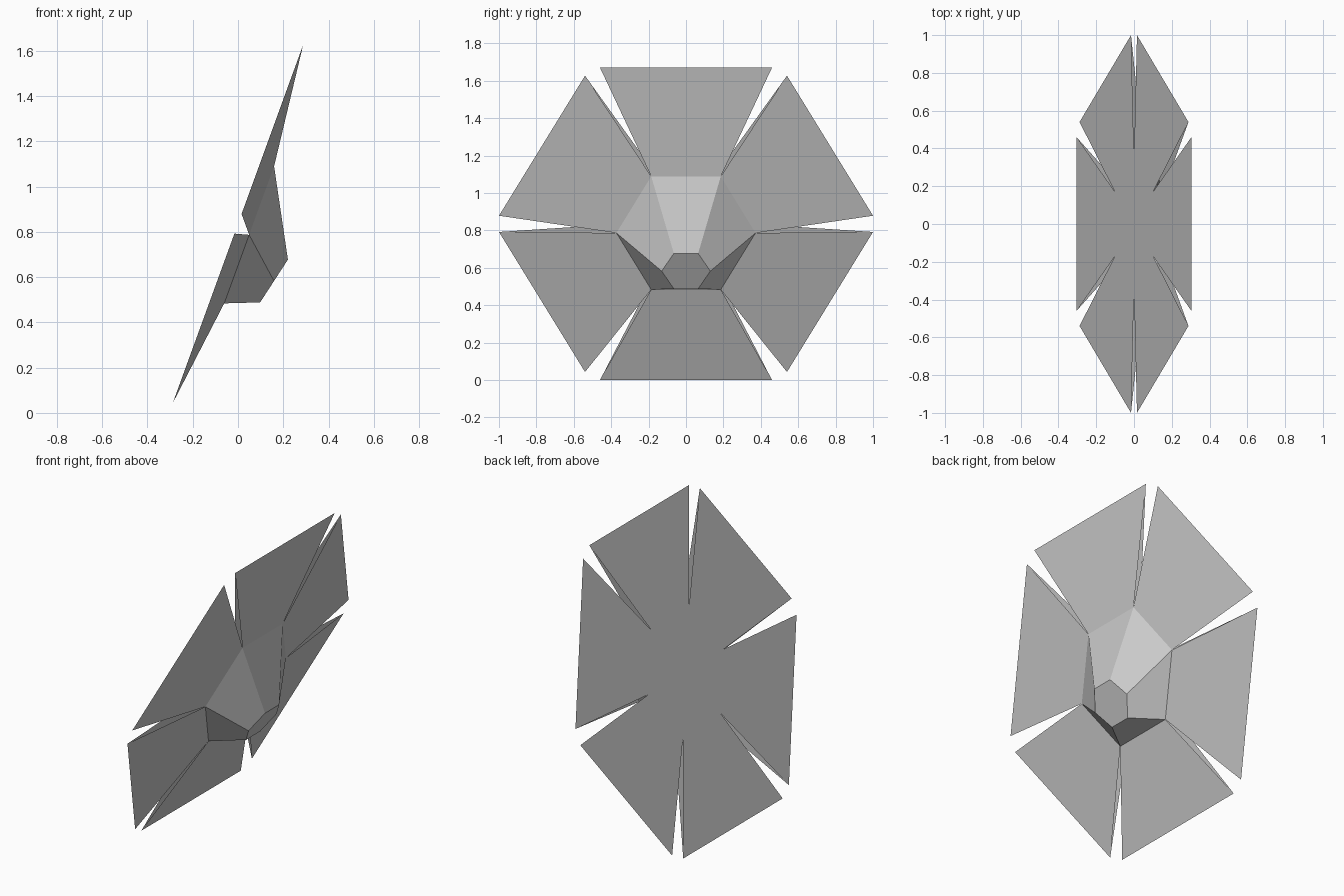
import bpy
import math

if "Cube" in bpy.data.objects:
    bpy.data.objects.remove(bpy.data.objects["Cube"])

TILT = math.radians(20)
APOTHEM, HALF = 0.889, 0.46          # outer petal edges
CENTRE_Z = APOTHEM * math.cos(TILT)


def make(name, verts, faces):
    """Mesh in flower space: x = outward, y = sideways, z = up the flower."""
    mesh = bpy.data.meshes.new(name)
    mesh.from_pydata(verts, [], faces)
    mesh.update()
    ob = bpy.data.objects.new(name, mesh)
    bpy.context.collection.objects.link(ob)
    ob.location = (0, 0, CENTRE_Z)
    ob.rotation_euler = (0, TILT, 0)
    return ob


def hexagon(r, out, up, lean=0.0):
    """Six-sided ring, optionally leaning outward at its top."""
    pts = []
    for k in range(6):
        a = math.radians(60 * k)
        v = r * math.sin(a)
        pts.append((out + v * math.sin(lean), r * math.cos(a), up + v * math.cos(lean)))
    return pts


def outer_edge(k):
    """The two tips of petal k."""
    m = math.radians(60 * k + 30)
    c, s = math.cos(m), math.sin(m)
    return [(0, APOTHEM * c - t * s, APOTHEM * s + t * c) for t in (-HALF, HALF)]


tips = [p for k in range(6) for p in outer_edge(k)]
base = hexagon(0.372, 0.063, -0.029)
mouth = hexagon(0.13, 0.236, -0.183, math.radians(13))

# Sloping front of the six petals
petal_faces = [(k, 6 + 2 * k, 7 + 2 * k, (k + 1) % 6) for k in range(6)]
make("petal_fronts", base + tips, petal_faces)

# Flat back, slit between the petals
back_faces = [f[::-1] for f in petal_faces] + [tuple(range(5, -1, -1))]
make("flat_back", hexagon(0.345, 0, 0) + tips, back_faces)

# Drooping, tapered centre with its closed end
cone_faces = [(k, (k + 1) % 6, 6 + (k + 1) % 6, 6 + k) for k in range(6)]
make("centre_trumpet", base + mouth, cone_faces + [tuple(range(6, 12))])
